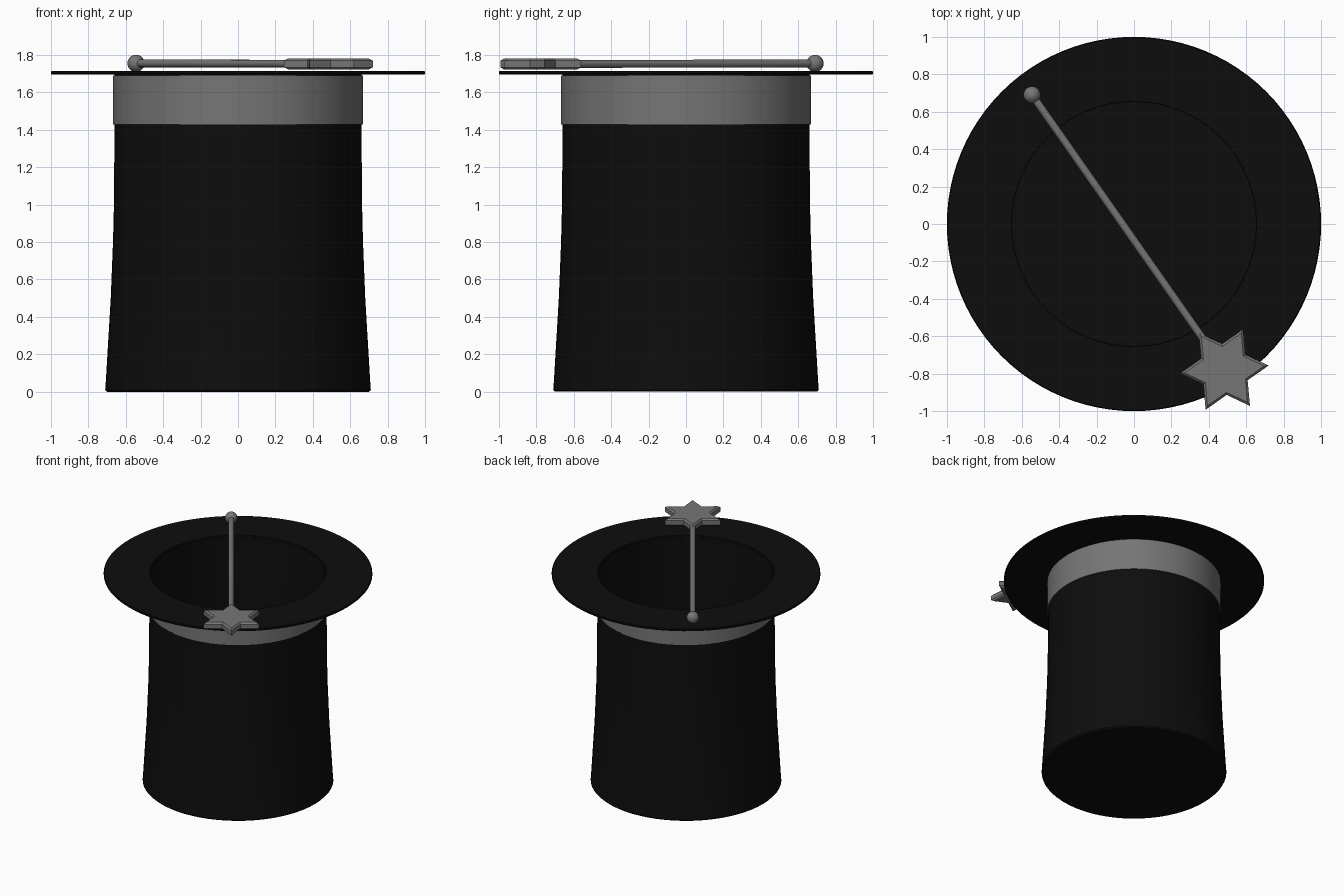
import bpy, bmesh, math
from mathutils import Vector

cube = bpy.data.objects.get("Cube")
if cube:
    bpy.data.objects.remove(cube, do_unlink=True)


def material(name, value):
    mat = bpy.data.materials.new(name)
    mat.use_nodes = True
    colour = (value, value, value, 1)
    mat.diffuse_color = colour
    mat.node_tree.nodes["Principled BSDF"].inputs["Base Color"].default_value = colour
    return mat


black = material("black felt", 0.004)
grey = material("grey", 0.18)


def finish(bm, name, mat, smooth=True):
    bmesh.ops.recalc_face_normals(bm, faces=bm.faces)
    mesh = bpy.data.meshes.new(name)
    bm.to_mesh(mesh)
    bm.free()
    mesh.materials.append(mat)
    obj = bpy.data.objects.new(name, mesh)
    bpy.context.collection.objects.link(obj)
    if smooth:
        bpy.ops.object.select_all(action="DESELECT")
        obj.select_set(True)
        bpy.context.view_layer.objects.active = obj
        bpy.ops.object.shade_smooth_by_angle(angle=math.radians(35))
    return obj


def lathe(name, profile, mat, closed=False, steps=64):
    """Spin (radius, height) points around the z axis."""
    bm = bmesh.new()
    verts = [bm.verts.new((r, 0, z)) for r, z in profile]
    edges = [bm.edges.new(pair) for pair in zip(verts, verts[1:])]
    if closed:
        edges.append(bm.edges.new((verts[-1], verts[0])))
    bmesh.ops.spin(bm, geom=verts + edges, cent=(0, 0, 0), axis=(0, 0, 1),
                   angle=math.tau, steps=steps, use_duplicate=False)
    bmesh.ops.remove_doubles(bm, verts=bm.verts, dist=0.0001)
    return finish(bm, name, mat)


# Hollow crown, open at the top and flared toward the closed end
wall = [(0.71, 0.01), (0.708, 0.03), (0.68, 0.5), (0.668, 0.8),
        (0.663, 1.0), (0.66, 1.4), (0.66, 1.7)]
inside = [(r - 0.008, max(z, 0.02)) for r, z in reversed(wall[1:])]
lathe("crown", [(0, 0), (0.7, 0)] + wall + inside + [(0, 0.02)], black)

# Flat brim and hat band
lathe("brim", [(0.655, 1.695), (0.995, 1.695), (1, 1.7), (1, 1.71),
               (0.995, 1.715), (0.655, 1.715)], black, closed=True, steps=96)
lathe("hat_band", [(0.659, 1.428), (0.667, 1.428), (0.667, 1.69), (0.659, 1.69)],
      grey, closed=True)

# Wand laid across the opening
knob = Vector((-0.545, 0.69, 1.755))
tip = Vector((0.483, -0.777, 1.752))
along = tip - knob

bm = bmesh.new()
bmesh.ops.create_cone(bm, cap_ends=True, segments=16, radius1=0.021,
                      radius2=0.021, depth=along.length - 0.1)
rod = finish(bm, "wand_rod", grey)
rod.location = (knob + tip) / 2 - along.normalized() * 0.05
rod.rotation_euler = along.to_track_quat("Z", "Y").to_euler()

bm = bmesh.new()
bmesh.ops.create_uvsphere(bm, u_segments=20, v_segments=12, radius=0.046)
finish(bm, "wand_knob", grey).location = knob

# Six-pointed star with chamfered rims
heading = math.atan2(along.y, along.x)


def star_ring(bm, scale, z):
    ring = []
    for i in range(12):
        r = scale * (0.137 if i % 2 else 0.238)
        a = heading + i * math.pi / 6
        ring.append(bm.verts.new((r * math.cos(a), r * math.sin(a), z)))
    return ring


bm = bmesh.new()
rings = [star_ring(bm, s, z) for s, z in
         ((0.9, -0.03), (1, -0.018), (1, 0.018), (0.9, 0.03))]
for low, high in zip(rings, rings[1:]):
    for i in range(12):
        j = (i + 1) % 12
        bm.faces.new((low[i], low[j], high[j], high[i]))
bm.faces.new(rings[0][::-1])
bm.faces.new(rings[-1])
finish(bm, "wand_star", grey, smooth=False).location = tip
